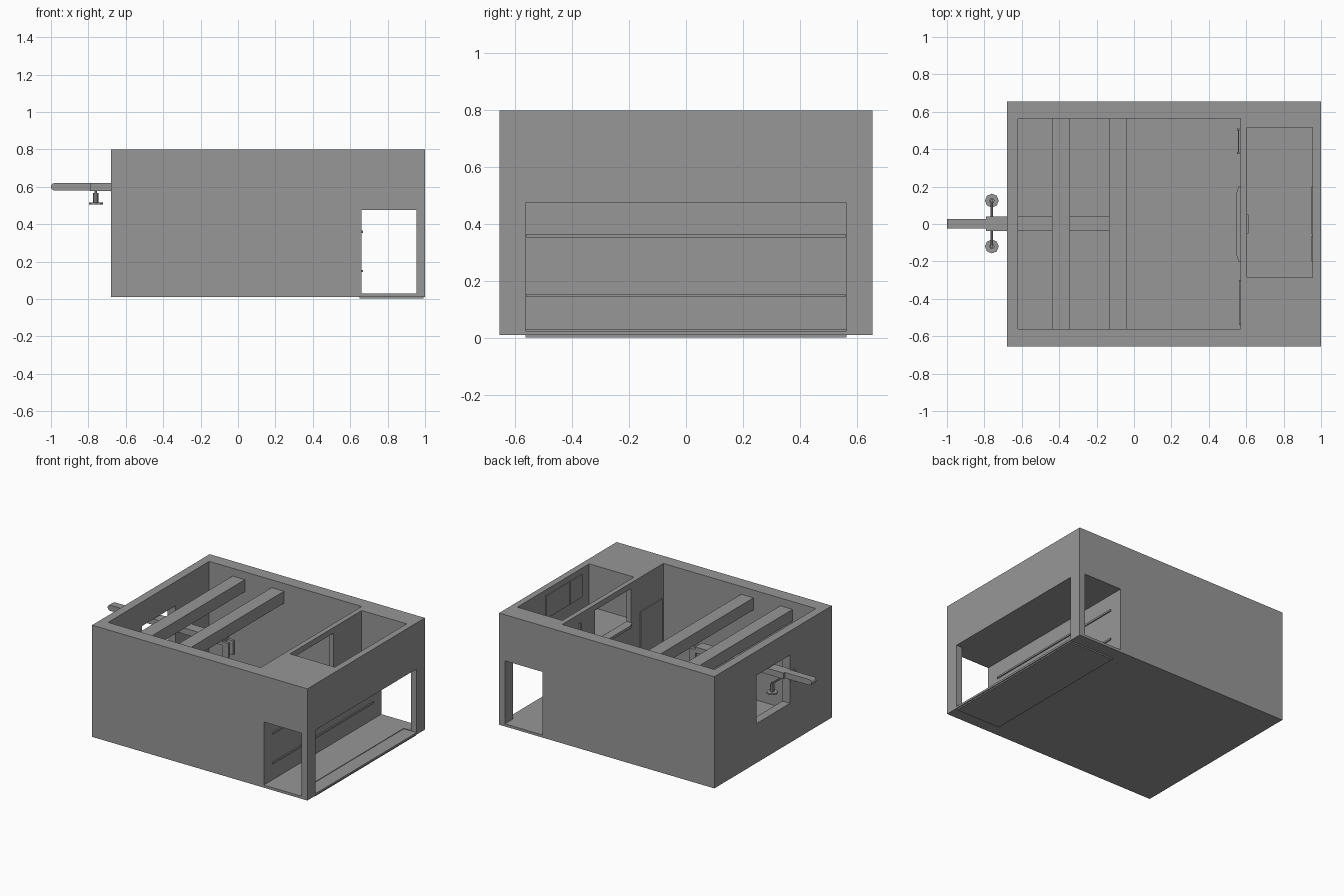
import bpy, bmesh
from mathutils import Matrix

cube = bpy.data.objects.get("Cube")
if cube:
    bpy.data.objects.remove(cube)

concrete = bpy.data.materials.new("concrete_grey")
concrete.use_nodes = True
GREY = (0.31, 0.31, 0.31, 1)
concrete.diffuse_color = GREY
concrete.node_tree.nodes["Principled BSDF"].inputs["Base Color"].default_value = GREY


def finish(name, bm):
    mesh = bpy.data.meshes.new(name)
    bm.to_mesh(mesh)
    bm.free()
    mesh.materials.append(concrete)
    obj = bpy.data.objects.new(name, mesh)
    bpy.context.scene.collection.objects.link(obj)
    return obj


def box(name, x, y, z):
    """Box from (low, high) ranges on each axis."""
    bm = bmesh.new()
    size = [r[1] - r[0] for r in (x, y, z)]
    mid = [(r[1] + r[0]) / 2 for r in (x, y, z)]
    bmesh.ops.create_cube(bm, size=1, matrix=Matrix.Translation(mid) @ Matrix.Diagonal((*size, 1)))
    return finish(name, bm)


def rod(name, centre, radius, length, axis="Z", sides=8, top=None):
    """Prism or cone frustum along an axis."""
    bm = bmesh.new()
    turn = Matrix()
    if axis != "Z":
        turn = Matrix.Rotation(1.5708, 4, "Y" if axis == "X" else "X")
    bmesh.ops.create_cone(bm, cap_ends=True, segments=sides, radius1=radius,
                          radius2=radius if top is None else top, depth=length,
                          matrix=Matrix.Translation(centre) @ turn)
    return finish(name, bm)


def cut(target, x, y, z):
    """Carve a box out of the target."""
    cutter = box("cutter", x, y, z)
    cutter.hide_render = True
    mod = target.modifiers.new("cut", "BOOLEAN")
    mod.operation = "DIFFERENCE"
    mod.solver = "EXACT"
    mod.object = cutter
    graph = bpy.context.evaluated_depsgraph_get()
    mesh = bpy.data.meshes.new_from_object(target.evaluated_get(graph))
    target.modifiers.clear()
    target.data = mesh
    bpy.data.objects.remove(cutter)


# Shell with its rooms, passage and openings
shell = box("bunker_shell", (-0.68, 1), (-0.655, 0.655), (0.012, 0.8))
cut(shell, (-0.62, 0.57), (-0.562, 0.565), (0.03, 0.9))       # main room
cut(shell, (0.605, 0.955), (-0.285, 0.515), (0.5, 0.9))       # upper lookout
cut(shell, (0.66, 0.955), (-0.8, 0.8), (0.03, 0.475))         # passage
cut(shell, (0.9, 1.1), (-0.563, 0.563), (0.026, 0.475))       # side entrance
cut(shell, (-0.8, -0.6), (-0.187, 0.187), (0.29, 0.63))       # gun port
cut(shell, (0.5, 0.65), (-0.2, 0.2), (0.52, 0.76))            # inner hatch

# Entrance slab and passage wall battens
box("entrance_slab", (0.65, 0.993), (-0.563, 0.563), (0.003, 0.02))
for z in (0.15, 0.36):
    box("passage_batten", (0.655, 0.668), (-0.56, 0.56), (z - 0.006, z + 0.006))

# Roof beams
for x in (-0.39, -0.085):
    box("roof_beam", (x - 0.048, x + 0.048), (-0.565, 0.567), (0.66, 0.745))

# Hatch shelf with clipped corners
bm = bmesh.new()
outline = [(0.575, -0.2), (0.56, -0.2), (0.545, -0.16), (0.545, 0.16), (0.56, 0.2), (0.575, 0.2)]
face = bm.faces.new([bm.verts.new((x, y, 0.5)) for x, y in outline])
up = bmesh.ops.extrude_face_region(bm, geom=[face])["geom"]
bmesh.ops.translate(bm, vec=(0, 0, 0.02), verts=[v for v in up if isinstance(v, bmesh.types.BMVert)])
bmesh.ops.recalc_face_normals(bm, faces=bm.faces)
finish("hatch_shelf", bm)

# Ladder to the lookout
for y in (0.38, 0.505):
    box("ladder_rail", (0.552, 0.564), (y - 0.006, y + 0.006), (0.03, 0.74))
for i in range(7):
    box("ladder_rung", (0.555, 0.562), (0.38, 0.505), (0.1 + i * 0.09, 0.11 + i * 0.09))

# Door plate and lookout shutters
box("inner_door", (0.562, 0.572), (-0.54, -0.3), (0.03, 0.56))
box("lookout_latch", (0.602, 0.612), (-0.05, 0.05), (0.5, 0.515))
for y0, y1 in ((-0.2, -0.065), (-0.055, 0.2)):
    box("lookout_shutter", (0.948, 0.956), (y0, y1), (0.6, 0.76))

# Mounted gun
box("gun_body", (-0.79, -0.1), (-0.037, 0.04), (0.577, 0.62))
box("gun_barrel", (-0.98, -0.78), (-0.025, 0.027), (0.58, 0.62))
rod("gun_muzzle", (-0.98, 0.001, 0.6), 0.02, 0.052, "Y", 12)
rod("bipod_axle", (-0.76, 0, 0.572), 0.007, 0.25, "Y")
for y in (-0.12, 0.125):
    rod("bipod_leg", (-0.76, y, 0.54), 0.014, 0.055)
    rod("bipod_pin", (-0.76, y, 0.57), 0.007, 0.02)
    rod("bipod_foot", (-0.76, y, 0.51), 0.037, 0.01)
for y in (-0.025, 0.028):
    box("gun_grip", (-0.1, -0.05), (y - 0.01, y + 0.01), (0.5, 0.6))
